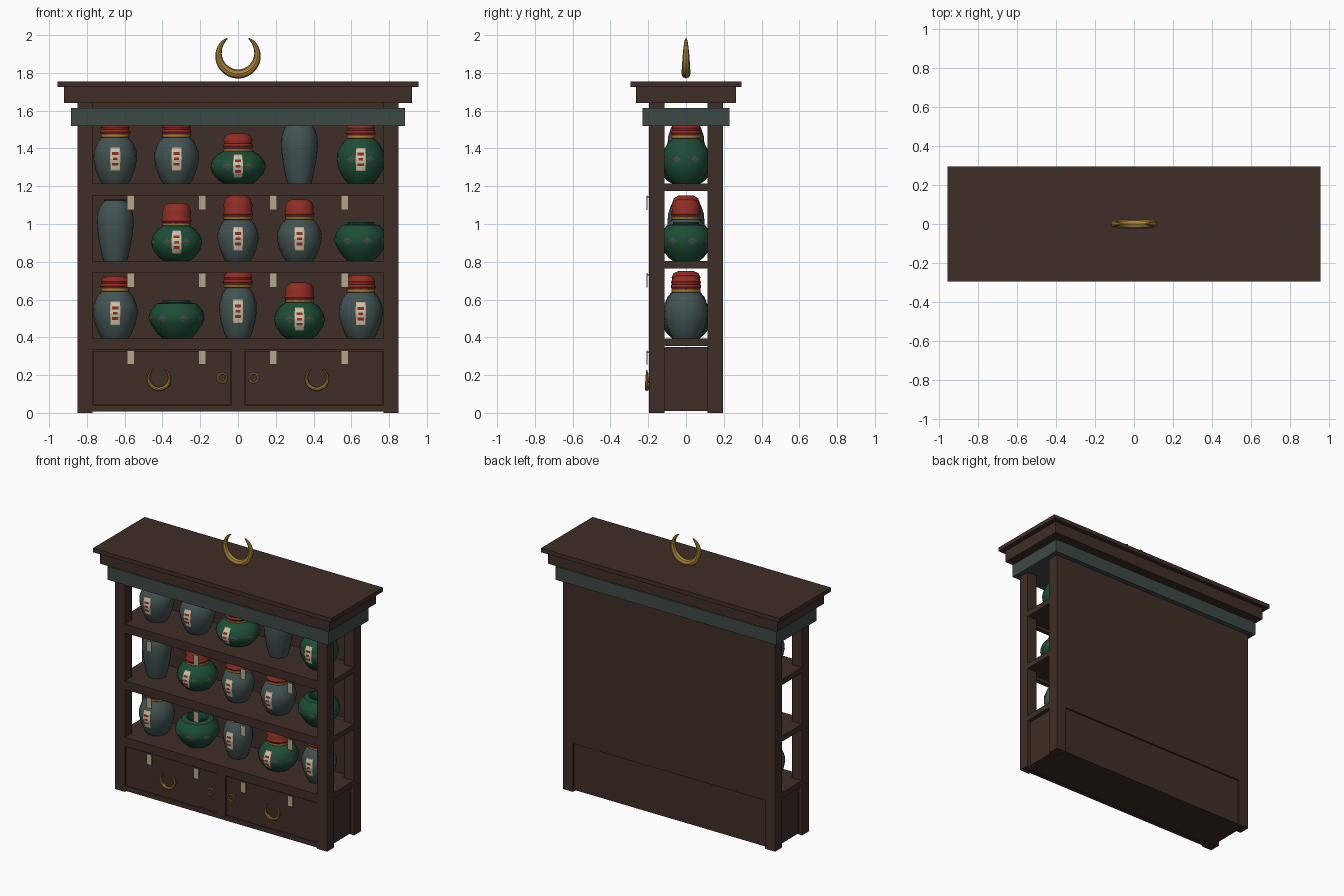
import bpy, bmesh, math

if "Cube" in bpy.data.objects:
    bpy.data.objects.remove(bpy.data.objects["Cube"])

def mat(name, rgb):
    m = bpy.data.materials.new(name)
    m.diffuse_color = (*rgb, 1)
    m.use_nodes = True
    m.node_tree.nodes["Principled BSDF"].inputs["Base Color"].default_value = m.diffuse_color
    return m

WOOD = mat("dark wood", (.049, .027, .019))
TEAL = mat("slate teal", (.046, .066, .058))
GREY = mat("grey glaze", (.055, .088, .084))
GREEN = mat("green glaze", (.012, .075, .036))
RED = mat("red cloth", (.28, .026, .018))
GOLD = mat("gold", (.40, .22, .04))
CREAM = mat("cream paper", (.62, .54, .38))
TAN = mat("tan paper", (.45, .39, .25))
DIAMOND = mat("grey diamond", (.06, .075, .07))

def make(name, verts, faces, material, smooth=False):
    me = bpy.data.meshes.new(name)
    me.from_pydata(verts, [], faces)
    bm = bmesh.new()
    bm.from_mesh(me)
    bmesh.ops.recalc_face_normals(bm, faces=bm.faces)
    bm.to_mesh(me)
    bm.free()
    me.materials.append(material)
    ob = bpy.data.objects.new(name, me)
    bpy.context.collection.objects.link(ob)
    if smooth:
        bpy.ops.object.select_all(action='DESELECT')
        ob.select_set(True)
        bpy.context.view_layer.objects.active = ob
        bpy.ops.object.shade_smooth_by_angle(angle=math.radians(40))
    return ob

def box(name, x0, x1, y0, y1, z0, z1, m):
    v = [(x, y, z) for x in (x0, x1) for y in (y0, y1) for z in (z0, z1)]
    f = [(0, 1, 3, 2), (4, 5, 7, 6), (0, 1, 5, 4), (2, 3, 7, 6), (0, 2, 6, 4), (1, 3, 7, 5)]
    return make(name, v, f, m)

def lathe(name, profile, c, m, n=20, ripple=0):
    """Turn (radius, height) points about the vertical axis, closing both ends."""
    v, f = [], []
    for r, z in profile:
        for i in range(n):
            a = math.tau * i / n
            k = r * (1 + ripple * (i % 2))
            v.append((c[0] + k * math.cos(a), c[1] + k * math.sin(a), c[2] + z))
    for j in range(len(profile) - 1):
        for i in range(n):
            k = (i + 1) % n
            f.append((j*n + i, j*n + k, (j+1)*n + k, (j+1)*n + i))
    f += [tuple(range(n)), tuple(range((len(profile)-1)*n, len(profile)*n))]
    return make(name, v, f, m, True)

def arc_tube(name, c, radius, a0, a1, thick, m, n=28, s=8, closed=False):
    """Tube in the xz plane; thick(t) gives its radius along the arc."""
    v, f = [], []
    for i in range(n):
        t = i / (n if closed else n - 1)
        a = a0 + (a1 - a0) * t
        for j in range(s):
            b = math.tau * j / s
            r = radius + thick(t) * math.cos(b)
            v.append((c[0] + r*math.cos(a), c[1] + thick(t)*math.sin(b), c[2] + r*math.sin(a)))
    for i in range(n if closed else n - 1):
        for j in range(s):
            k, l = (i + 1) % n, (j + 1) % s
            f.append((i*s + j, i*s + l, k*s + l, k*s + j))
    if not closed:
        f += [tuple(range(s)), tuple(range((n-1)*s, n*s))]
    return make(name, v, f, m, True)

def crescent(name, c, R, tube):
    gap = math.radians(33)
    arc_tube(name, c, R - tube, math.pi/2 + gap, math.pi*2.5 - gap,
             lambda t: tube * (.12 + .88 * math.sin(math.pi * t) ** .7), GOLD)

def radius_at(profile, z):
    for (r0, z0), (r1, z1) in zip(profile, profile[1:]):
        if z0 <= z <= z1 and z1 > z0:
            return r0 + (r1 - r0) * (z - z0) / (z1 - z0)
    return profile[-1][0]

def patch(name, prof, c, x0, x1, z0, z1, off, m):
    """Paper strip wrapped on the front of a jar."""
    v, f, n, R = [], [], 6, max(p[0] for p in prof)
    for j in range(n + 1):
        z = z0 + (z1 - z0) * j / n
        for i in range(n + 1):
            a = -math.pi/2 + (x0 + (x1 - x0) * i / n) / R
            r = radius_at(prof, z) + off
            v.append((c[0] + r*math.cos(a), c[1] + r*math.sin(a), c[2] + z))
    for j in range(n):
        for i in range(n):
            p = j*(n+1) + i
            f.append((p, p + 1, p + n + 2, p + n + 1))
    make(name, v, f, m)

# Cabinet frame
for sx in (-1, 1):
    for sy in (-1, 1):
        xs, ys = sorted((sx*.77, sx*.85)), sorted((sy*.115, sy*.195))
        box("corner_post", *xs, *ys, 0, 1.64, WOOD)
box("back_panel", -.77, .77, .165, .195, .35, 1.64, WOOD)
box("base_cabinet", -.825, .825, -.17, .182, .01, .35, WOOD)
box("bottom_rail", -.77, .77, -.193, -.16, .008, .042, WOOD)
box("centre_stile", -.035, .035, -.193, -.16, .04, .34, WOOD)
for s in (-1, 1):
    box("door", *sorted((s*.038, s*.767)), -.188, -.16, .045, .326, WOOD)

# Shelves with front rails and hanging tags
SHELVES = (.395, .805, 1.215)
for z in SHELVES:
    box("shelf", -.848, .848, -.17, .17, z - .04, z, WOOD)
    box("shelf_rail", -.77, .77, -.195, -.165, z - .063, z, WOOD)
    for x in (-.568, -.19, .187, .565):
        box("paper_tag", x - .02, x + .02, -.209, -.204, z - .14, z - .065, TAN)
        box("tag_peg", x - .004, x + .004, -.207, -.19, z - .078, z - .07, TAN)

# Cornice
box("frieze_beam", -.885, .885, -.23, .23, 1.52, 1.615, TEAL)
box("crown_block", -.92, .92, -.265, .265, 1.64, 1.727, WOOD)
box("top_slab", -.955, .955, -.295, .295, 1.725, 1.755, WOOD)

# Gold crescent on top, door crescents and ring pulls
crescent("top_crescent", (0, 0, 1.897), .127, .024)
for s in (-1, 1):
    crescent("door_crescent", (s*.418, -.207, .183), .067, .011)
    arc_tube("ring_pull", (s*.083, -.195, .185), .024, 0, math.tau,
             lambda t: .005, GOLD, n=18, s=6, closed=True)

# Jar bodies as (radius share, height share)
ROUND = [(.60, 0), (.72, .08), (.90, .30), (1, .52), (.97, .68), (.82, .86), (.62, .97), (.58, 1)]
SQUAT = [(.52, 0), (.68, .08), (.92, .30), (1, .50), (.95, .68), (.76, .87), (.54, .97), (.50, 1)]
VASE = [(.64, 0), (.74, .10), (.92, .38), (1, .62), (.97, .76), (.82, .90), (.60, .965), (.58, .98), (.66, 1)]
BOWL = [(.50, 0), (.68, .12), (.93, .38), (1, .55), (.94, .73), (.72, .92), (.48, .95), (.50, 1)]

def jar(x, z, shape, r, h, m, cap=0):
    prof, c = [(a*r, b*h) for a, b in shape], (x, 0, z)
    if cap:
        lathe("jar_body", prof, c, m)
        q = .076
        lathe("jar_band", [(q-.006, h-.008), (q, h-.004), (q, h+.008), (q-.006, h+.012)], c, GOLD)
        lathe("cloth_cap", [(q-.004, h+.008), (q+.004, h+.022), (q-.004, h+.036), (q, h+cap*.6),
                            (q-.012, h+cap*.88), (q-.035, h+cap)], c, RED, 24, .045)
        zc = h * .52
        patch("label_border", prof, c, -.027, .027, zc-.061, zc+.061, .003, TAN)
        patch("label", prof, c, -.023, .023, zc-.056, zc+.056, .005, CREAM)
        for dz, w in ((-.028, .016), (.0, .012), (.028, .016)):
            patch("label_mark", prof, c, -w, w, zc+dz-.007, zc+dz+.007, .007, RED)
    else:
        # open mouth: fold the profile back inside
        rim = prof[-1][0]
        lathe("open_jar", prof + [(rim-.010, h), (rim-.014, h*.9), (rim-.01, h*.75)], c, m)
    if m is GREEN:
        v, f = [], []
        zc = h * .52
        for i in range(8):
            a = math.tau * (i + .5) / 8 if cap else math.tau * i / 8 + .25
            for da, dz in ((-.2, 0), (0, -.02), (.2, 0), (0, .02), (0, 0)):
                k = radius_at(prof, zc + dz) + .003
                v.append((x + k*math.cos(a+da), k*math.sin(a+da), z + zc + dz))
            f += [(5*i + j, 5*i + (j+1) % 4, 5*i + 4) for j in range(4)]
        make("glaze_diamonds", v, f, DIAMOND)

ROWS = (
    [(ROUND, .119, .255, GREY, .075), (BOWL, .148, .20, GREEN), (ROUND, .10, .275, GREY, .08),
     (SQUAT, .135, .195, GREEN, .10), (ROUND, .117, .25, GREY, .085)],
    [(VASE, .098, .325, GREY), (SQUAT, .135, .19, GREEN, .117), (ROUND, .11, .225, GREY, .12),
     (ROUND, .119, .225, GREY, .10), (BOWL, .14, .205, GREEN)],
    [(ROUND, .116, .25, GREY, .08), (ROUND, .119, .25, GREY, .08), (SQUAT, .147, .175, GREEN, .09),
     (VASE, .098, .325, GREY), (SQUAT, .128, .245, GREEN, .08)])
for z, row in zip(SHELVES, ROWS):
    for i, spec in enumerate(row):
        jar(-.65 + .325*i, z, *spec)
